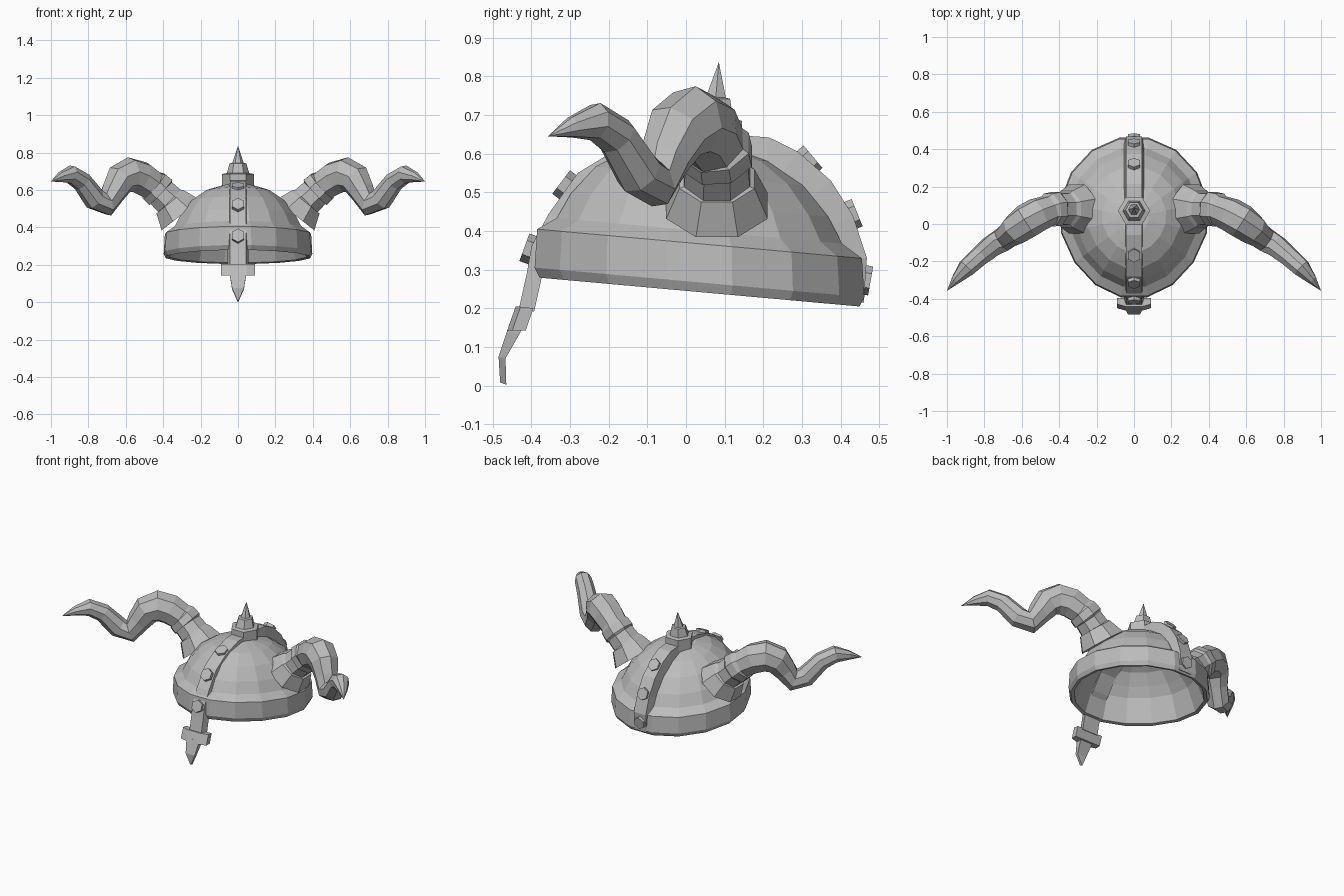
import bpy, bmesh, math
from mathutils import Vector

if "Cube" in bpy.data.objects:
    bpy.data.objects.remove(bpy.data.objects["Cube"], do_unlink=True)

steel = bpy.data.materials.new("grey_steel")
steel.use_nodes = True
steel.diffuse_color = (0.5, 0.5, 0.5, 1)
steel.node_tree.nodes["Principled BSDF"].inputs["Base Color"].default_value = (0.5, 0.5, 0.5, 1)
X, Y = Vector((1, 0, 0)), Vector((0, 1, 0))


def skin(name, rings, close=False):
    """Bridge a list of equal-length vertex rings into one mesh."""
    bm = bmesh.new()
    loops = [[bm.verts.new(p) for p in ring] for ring in rings]
    n = len(loops[0])
    pairs = list(zip(loops, loops[1:]))
    if close:
        pairs.append((loops[-1], loops[0]))
    for a, b in pairs:
        for i in range(n):
            j = (i + 1) % n
            bm.faces.new((a[i], a[j], b[j], b[i]))
    if not close:
        bm.faces.new(loops[0])
        bm.faces.new(loops[-1])
    bmesh.ops.remove_doubles(bm, verts=bm.verts, dist=0.0005)
    bmesh.ops.recalc_face_normals(bm, faces=bm.faces)
    mesh = bpy.data.meshes.new(name)
    bm.to_mesh(mesh)
    bm.free()
    mesh.materials.append(steel)
    obj = bpy.data.objects.new(name, mesh)
    bpy.context.collection.objects.link(obj)


def circle(centre, u, v, r, n, turn=0.0):
    angles = [2 * math.pi * (i + turn) / n for i in range(n)]
    return [centre + r * (math.cos(a) * u + math.sin(a) * v) for a in angles]


def tangent(points, i):
    return (points[min(i + 1, len(points) - 1)] - points[max(i - 1, 0)]).normalized()


def shell_ring(f, z, n=16):
    """Oval ring of the helmet, narrower in front and tipped towards the back."""
    ring = []
    for i in range(n):
        a = 2 * math.pi * (i + 0.5) / n
        s = math.sin(a)
        y = 0.035 + 0.435 * f * s
        x = 0.405 * f * math.cos(a) * (1 + 0.1 * min(s, 0))
        ring.append((x, y, z - 0.09 * y))
    return ring


# Rim band, with a sloping inner wall, and the hollow dome that sits on its ledge
skin("rim_band", [shell_ring(f, z) for f, z in
     [(0.92, 0.25), (0.97, 0.245), (1.0, 0.27), (0.985, 0.37), (0.86, 0.405), (0.8, 0.395)]], close=True)
skin("dome", [shell_ring(f, z) for f, z in
     [(0.87, 0.4), (0.78, 0.47), (0.63, 0.545), (0.43, 0.6), (0.2, 0.628), (0, 0.633),
      (0, 0.6), (0.35, 0.565), (0.56, 0.515), (0.7, 0.45), (0.8, 0.395)]], close=True)

# Crest strip over the dome, running down into the nose guard
path = [(0.46, 0.215), (0.468, 0.33), (0.432, 0.44), (0.375, 0.53), (0.29, 0.605), (0.215, 0.642),
        (0.08, 0.652), (-0.06, 0.648), (-0.185, 0.608), (-0.28, 0.55), (-0.355, 0.445),
        (-0.4, 0.36), (-0.412, 0.29), (-0.432, 0.2)]
points = [Vector((0, y, z)) for y, z in path]
rings = []
for i, p in enumerate(points):
    inward = X.cross(tangent(points, i))
    if inward.dot(Vector((0, 0.04, 0.25)) - p) < 0:
        inward.negate()
    q = p + inward * (0.07 if p.z > 0.4 else 0.04)
    rings.append([p - X * 0.042, p + X * 0.042, q + X * 0.055, q - X * 0.055])
skin("crest_strip", rings)


def slab(w, y0, y1, z0, z1):
    """Four-cornered section across the nose guard."""
    return [(-w, y0, z0), (w, y0, z0), (w, y1, z1), (-w, y1, z1)]


# Nose guard crossbar and pointed tip
skin("nose_crossbar", [[(x, y, 0.142), (x, y + d, 0.142), (x, y + d + 0.02, 0.2), (x, y + 0.022, 0.204)]
     for x, y, d in [(-0.09, -0.45, 0.035), (-0.045, -0.463, 0.048),
                     (0.045, -0.463, 0.048), (0.09, -0.45, 0.035)]])
skin("nose_tip", [slab(0.042, -0.457, -0.42, 0.16, 0.16), slab(0.042, -0.464, -0.43, 0.138, 0.135),
     slab(0.032, -0.485, -0.467, 0.075, 0.07), slab(0.002, -0.481, -0.465, 0.008, 0.002)])

# Hexagonal studs along the crest: y, z, tilt of the outward axis
studs = [(-0.165, 0.614, 112), (-0.312, 0.518, 143), (-0.405, 0.353, 160),
         (0.318, 0.583, 40), (0.43, 0.442, 22), (0.464, 0.273, -10)]
for k, (y, z, deg) in enumerate(studs):
    a = math.radians(deg)
    axis = Vector((0, math.cos(a), math.sin(a)))
    c = Vector((0, y, z))
    skin(f"stud_{k + 1}", [circle(c + axis * d, axis.cross(X), X, 0.038, 6) for d in (-0.02, 0.014)])

# Top spike on a hexagonal foot
skin("top_spike", [circle(Vector((0, y, z)), X, Y, r, 6) for y, z, r in
     [(0.07, 0.61, 0.086), (0.07, 0.685, 0.086), (0.07, 0.69, 0.06), (0.075, 0.742, 0.045),
      (0.077, 0.745, 0.03), (0.085, 0.837, 0)]])

# Curved horns with a flared socket and collars: x, y, z, radius along the centre line
horn = [(0.305, 0.08, 0.465, 0.142), (0.36, 0.08, 0.535, 0.105), (0.365, 0.08, 0.54, 0.092),
        (0.41, 0.08, 0.583, 0.088), (0.415, 0.08, 0.588, 0.098), (0.45, 0.075, 0.62, 0.095),
        (0.455, 0.073, 0.624, 0.084), (0.515, 0.05, 0.663, 0.092), (0.575, 0.015, 0.682, 0.094),
        (0.63, -0.025, 0.655, 0.086), (0.665, -0.055, 0.59, 0.07), (0.705, -0.085, 0.525, 0.067),
        (0.765, -0.122, 0.55, 0.062), (0.835, -0.18, 0.645, 0.054), (0.895, -0.235, 0.683, 0.05),
        (0.95, -0.295, 0.668, 0.028), (1.0, -0.357, 0.645, 0)]
for side, name in ((1, "left_horn"), (-1, "right_horn")):
    points = [Vector((side * x, y, z)) for x, y, z, r in horn]
    rings = []
    u = Y.copy()
    for i, p in enumerate(points):
        t = tangent(points, i)
        u = (u - t * u.dot(t)).normalized()
        rings.append(circle(p, u, t.cross(u), horn[i][3], 8, 0.5))
    skin(name, rings)
